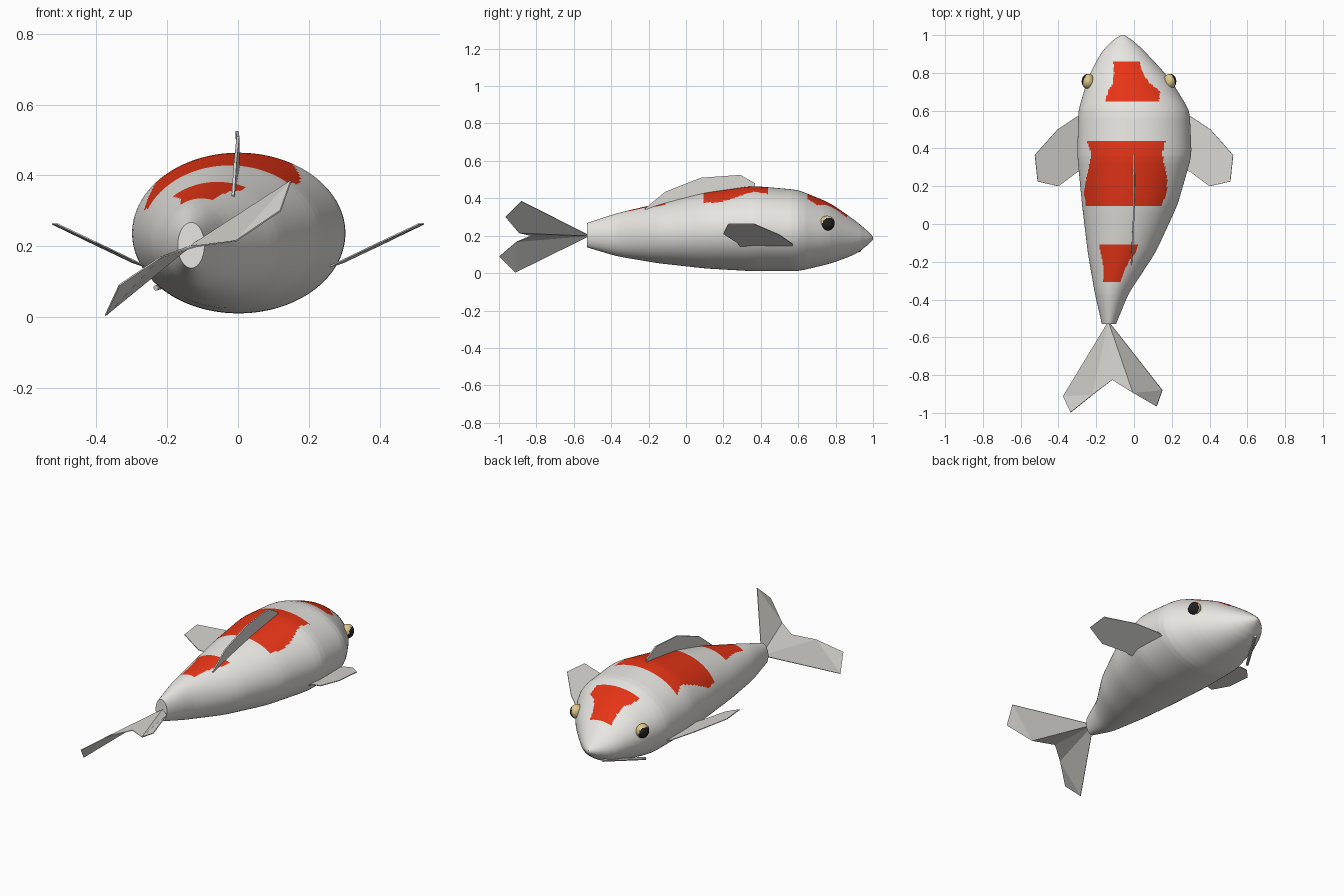
import bpy, bmesh, math
from mathutils import Vector

if "Cube" in bpy.data.objects:
    bpy.data.objects.remove(bpy.data.objects["Cube"])


def material(name, rgb):
    m = bpy.data.materials.new(name)
    m.diffuse_color = (*rgb, 1)
    m.use_nodes = True
    m.node_tree.nodes["Principled BSDF"].inputs["Base Color"].default_value = m.diffuse_color
    return m


WHITE = material("pearl white", (0.80, 0.79, 0.76))
RED = material("orange red", (0.80, 0.035, 0.008))
FIN = material("fin grey", (0.70, 0.69, 0.66))
GOLD = material("eye gold", (0.72, 0.58, 0.25))
BLACK = material("pupil black", (0.015, 0.015, 0.015))


def make_object(name, bm, mats, smooth=False):
    bmesh.ops.recalc_face_normals(bm, faces=bm.faces)
    me = bpy.data.meshes.new(name)
    bm.to_mesh(me)
    bm.free()
    for m in mats:
        me.materials.append(m)
    ob = bpy.data.objects.new(name, me)
    bpy.context.collection.objects.link(ob)
    if smooth:
        bpy.ops.object.select_all(action='DESELECT')
        ob.select_set(True)
        bpy.context.view_layer.objects.active = ob
        bpy.ops.object.shade_smooth_by_angle(angle=math.radians(40))
    return ob


def lerp_row(rows, y):
    """Piecewise linear lookup in rows sorted by their first value."""
    for a, b in zip(rows, rows[1:]):
        if a[0] <= y <= b[0]:
            t = (y - a[0]) / (b[0] - a[0])
            return [p + (q - p) * t for p, q in zip(a, b)]
    return None


# Body sections: y, left x, right x, bottom z, top z
SECTIONS = [(-0.53, -0.17, -0.095, 0.138, 0.267),
            (-0.37, -0.207, -0.03, 0.09, 0.32),
            (-0.15, -0.245, 0.115, 0.053, 0.372),
            (0.10, -0.275, 0.23, 0.025, 0.43),
            (0.36, -0.30, 0.305, 0.01, 0.466),
            (0.60, -0.295, 0.295, 0.01, 0.445),
            (0.77, -0.245, 0.19, 0.05, 0.375),
            (0.90, -0.18, 0.07, 0.097, 0.285),
            (0.97, -0.12, 0.0, 0.145, 0.228),
            (1.0, -0.068, -0.052, 0.18, 0.195)]

# Red patches: y, left x, right x
PATCHES = [
    [(0.65, -0.15, 0.13), (0.70, -0.14, 0.14), (0.75, -0.11, 0.08),
     (0.80, -0.105, 0.045), (0.86, -0.11, 0.03)],
    [(0.095, -0.255, 0.145), (0.17, -0.265, 0.175), (0.25, -0.25, 0.175),
     (0.37, -0.225, 0.15), (0.44, -0.25, 0.165)],
    [(-0.305, -0.165, -0.07), (-0.25, -0.16, -0.05), (-0.20, -0.165, -0.03),
     (-0.15, -0.175, 0.01), (-0.11, -0.185, 0.025)]]


def is_red(c):
    if c.z < 0.25:
        return False
    for patch in PATCHES:
        row = lerp_row(patch, c.y)
        if row and row[1] <= c.x <= row[2]:
            return True
    return False


def section(y):
    """Section at y, softened a little lengthwise."""
    h = min(0.035, y + 0.53, 1.0 - y)
    rows = [lerp_row(SECTIONS, min(1.0, max(-0.53, y + d))) for d in (-h, 0, h)]
    return [(a + 2 * b + c) / 4 for a, b, c in zip(*rows)]


# Body: fine lofted skin so the patch borders are crisp
N, M = 160, 240
bm = bmesh.new()
rings = []
for i in range(M + 1):
    y, xl, xr, zb, zt = section(-0.53 + 1.53 * i / M)
    rings.append([bm.verts.new(((xl + xr) / 2 + (xr - xl) / 2 * math.cos(a), y,
                                (zb + zt) / 2 + (zt - zb) / 2 * math.sin(a)))
                  for a in (2 * math.pi * k / N for k in range(N))])
for r, s in zip(rings, rings[1:]):
    for k in range(N):
        j = (k + 1) % N
        f = bm.faces.new((r[k], r[j], s[j], s[k]))
        f.material_index = int(is_red(f.calc_center_median()))
bm.faces.new(rings[0])
bm.faces.new(rings[-1])
make_object("body", bm, [WHITE, RED], smooth=True)


# Fins: thin plates, flat shaded
def fin(name, points, faces, thick=0.004):
    bm = bmesh.new()
    vs = [bm.verts.new(p) for p in points]
    for f in faces:
        bm.faces.new([vs[i] for i in f])
    ob = make_object(name, bm, [FIN])
    mod = ob.modifiers.new("thickness", 'SOLIDIFY')
    mod.thickness = thick
    mod.offset = 0
    return ob


PECTORAL = [(0.27, 0.57, 0.145), (0.30, 0.57, 0.155), (0.405, 0.50, 0.205),
            (0.525, 0.365, 0.263), (0.51, 0.225, 0.262), (0.40, 0.20, 0.21),
            (0.30, 0.275, 0.162), (0.26, 0.29, 0.143)]
for side, label in ((1, "right"), (-1, "left")):
    fin(label + "_pectoral_fin", [(side * x, y, z) for x, y, z in PECTORAL],
        [range(8)])

fin("dorsal_fin",
    [(-0.014, -0.22, 0.345), (-0.008, -0.11, 0.435), (0.0, 0.08, 0.51),
     (-0.003, 0.29, 0.525), (0.0, 0.37, 0.48), (0.0, 0.37, 0.42),
     (0.0, 0.08, 0.37), (-0.012, -0.2, 0.30)],
    [(0, 1, 6, 7), (1, 2, 6), (2, 3, 5, 6), (3, 4, 5)], 0.008)

fin("tail_fin",
    [(-0.135, -0.515, 0.20), (0.15, -0.88, 0.385), (0.12, -0.965, 0.30),
     (-0.005, -0.893, 0.215), (-0.115, -0.825, 0.20), (-0.22, -0.905, 0.168),
     (-0.335, -0.997, 0.09), (-0.375, -0.912, 0.004)],
    [(0, 1, 3), (1, 2, 3), (0, 3, 4), (0, 4, 5), (0, 5, 7), (5, 6, 7)])

# Eyes: gold balls with the outward, forward part black
for x, side, label in ((0.19, 1, "right"), (-0.243, -1, "left")):
    centre = Vector((x, 0.755, 0.267))
    look = Vector((side * 0.85, 0.35, -0.25)).normalized()
    bm = bmesh.new()
    bmesh.ops.create_uvsphere(bm, u_segments=32, v_segments=20, radius=0.04)
    bm.normal_update()
    for f in bm.faces:
        f.material_index = int(f.calc_center_median().normalized().dot(look) > 0.45)
    for v in bm.verts:
        v.co.x *= 0.85
        v.co += centre
    make_object(label + "_eye", bm, [GOLD, BLACK], smooth=True)

# Barbel: short tapered whisker trailing from the mouth
start, end = Vector((-0.105, 0.93, 0.125)), Vector((-0.232, 0.71, 0.082))
axis = end - start
bm = bmesh.new()
bmesh.ops.create_cone(bm, cap_ends=True, segments=8, radius1=0.012, radius2=0.008,
                      depth=axis.length)
rot = axis.to_track_quat('Z', 'Y')
for v in bm.verts:
    v.co = rot @ v.co + (start + end) / 2
make_object("barbel", bm, [FIN], smooth=True)
